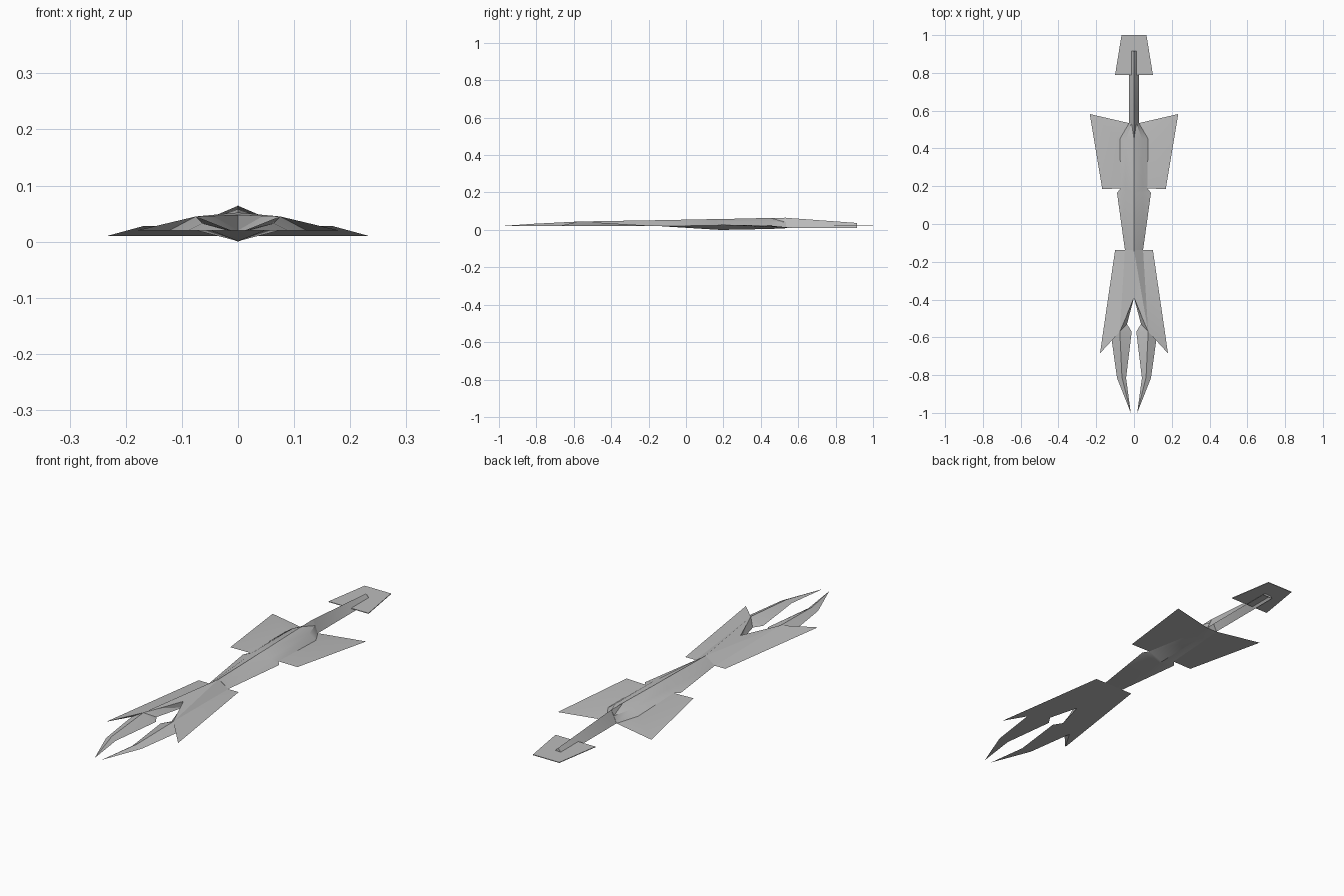
import bpy, bmesh, math

cube = bpy.data.objects.get("Cube")
if cube:
    bpy.data.objects.remove(cube, do_unlink=True)

grey = bpy.data.materials.new("hull grey")
grey.use_nodes = True
GREY = (0.5, 0.5, 0.5, 1)
grey.diffuse_color = GREY
grey.node_tree.nodes["Principled BSDF"].inputs["Base Color"].default_value = GREY


def half_part(name, points, faces, smooth=25):
    """Build the +x half from named points and mirror it across x = 0."""
    bm = bmesh.new()
    v = {k: bm.verts.new(p) for k, p in points.items()}
    for f in faces:
        bm.faces.new([v[k] for k in f.split()])
    bmesh.ops.triangulate(bm, faces=bm.faces[:])
    bmesh.ops.recalc_face_normals(bm, faces=bm.faces[:])
    me = bpy.data.meshes.new(name)
    bm.to_mesh(me)
    bm.free()
    me.materials.append(grey)
    ob = bpy.data.objects.new(name, me)
    bpy.context.collection.objects.link(ob)
    mirror = ob.modifiers.new("mirror", "MIRROR")
    mirror.use_clip = True
    mirror.merge_threshold = 0.0005
    bpy.ops.object.select_all(action="DESELECT")
    ob.select_set(True)
    bpy.context.view_layer.objects.active = ob
    bpy.ops.object.modifier_apply(modifier="mirror")
    bpy.ops.object.shade_smooth_by_angle(angle=math.radians(smooth))
    return ob


# Forked nose: flat underside, ridged top running out along each prong
Z = 0.02
nose = {
    "ridge": (0, -.138, .052), "crotch": (0, -.39, .048),
    "fork": (.045, -.50, .046), "peak": (.075, -.57, .045),
    "prong": (.064, -.81, .033),
    "waist": (.048, -.138, Z), "root": (.10, -.138, Z),
    "barb": (.18, -.685, Z), "notch": (.122, -.587, Z),
    "out": (.09, -.815, Z), "tip": (.017, -1.0, Z),
    "in": (.042, -.815, Z), "heel": (.012, -.57, Z),
    "bay": (.037, -.53, Z), "crotch_low": (0, -.39, Z),
    "ridge_low": (0, -.138, Z),
}
half_part("forked_nose", nose, [
    "ridge crotch fork", "ridge fork peak", "ridge peak waist",
    "waist peak root", "root peak barb", "barb peak notch",
    "notch peak prong out", "out prong tip", "tip prong in",
    "in prong peak heel", "heel peak bay", "bay peak fork",
    "crotch crotch_low bay fork",
    "ridge_low waist root barb notch out tip in heel bay crotch_low",
])

# Fuselage: stations of (y, top z, shoulder x z, edge x z, keel z)
stations = [
    (-.138, .052, .024, .037, .048, .020, .020),
    (.165, .058, .046, .041, .090, .024, .001),
    (.190, .058, .046, .042, .070, .027, .000),
    (.450, .064, .042, .046, .075, .023, .005),
    (.534, .065, .013, .041, .026, .010, .009),
]
hull, hull_faces = {}, []
for i, (y, top, sx, sz, ex, ez, keel) in enumerate(stations):
    hull.update({f"t{i}": (0, y, top), f"s{i}": (sx, y, sz),
                 f"e{i}": (ex, y, ez), f"k{i}": (0, y, keel)})
    if i:
        hull_faces += [f"{a}{i-1} {b}{i-1} {b}{i} {a}{i}"
                       for a, b in ("ts", "se", "ek")]
hull_faces.append("t4 s4 e4 k4")
half_part("fuselage", hull, hull_faces, 35)

# Rear wings: raised front edge, tips swept back and down
wing = {
    "front_in": (.070, .188, .027), "front_out": (.168, .185, .028),
    "rear_out": (.234, .582, .010), "rear_in": (.026, .534, .010),
    "blend": (.075, .45, .023),
}
half_part("rear_wings", wing, [
    "front_in front_out blend", "front_out rear_out blend",
    "blend rear_out rear_in", "front_in rear_in rear_out front_out",
    "front_in blend rear_in",
])

# Tail boom: tent section, open underneath, closed at the end
boom = {
    "t0": (0, .53, .065), "e0": (.026, .53, .010),
    "t1": (0, .915, .037), "e1": (.026, .915, .010),
    "b1": (0, .915, .010),
}
half_part("tail_boom", boom, ["t0 e0 e1 t1", "t1 e1 b1"])

# Tail plate: thin tapered sheet through the end of the boom
plate, TH = {}, 0.0015
for side, z in (("u", .021 + TH), ("l", .021 - TH)):
    plate.update({side + "0": (0, .79, z), side + "1": (.10, .79, z),
                  side + "2": (.066, 1.0, z), side + "3": (0, 1.0, z)})
half_part("tail_plate", plate, [
    "u0 u1 u2 u3", "l0 l3 l2 l1", "u0 l0 l1 u1",
    "u1 l1 l2 u2", "u2 l2 l3 u3",
])
